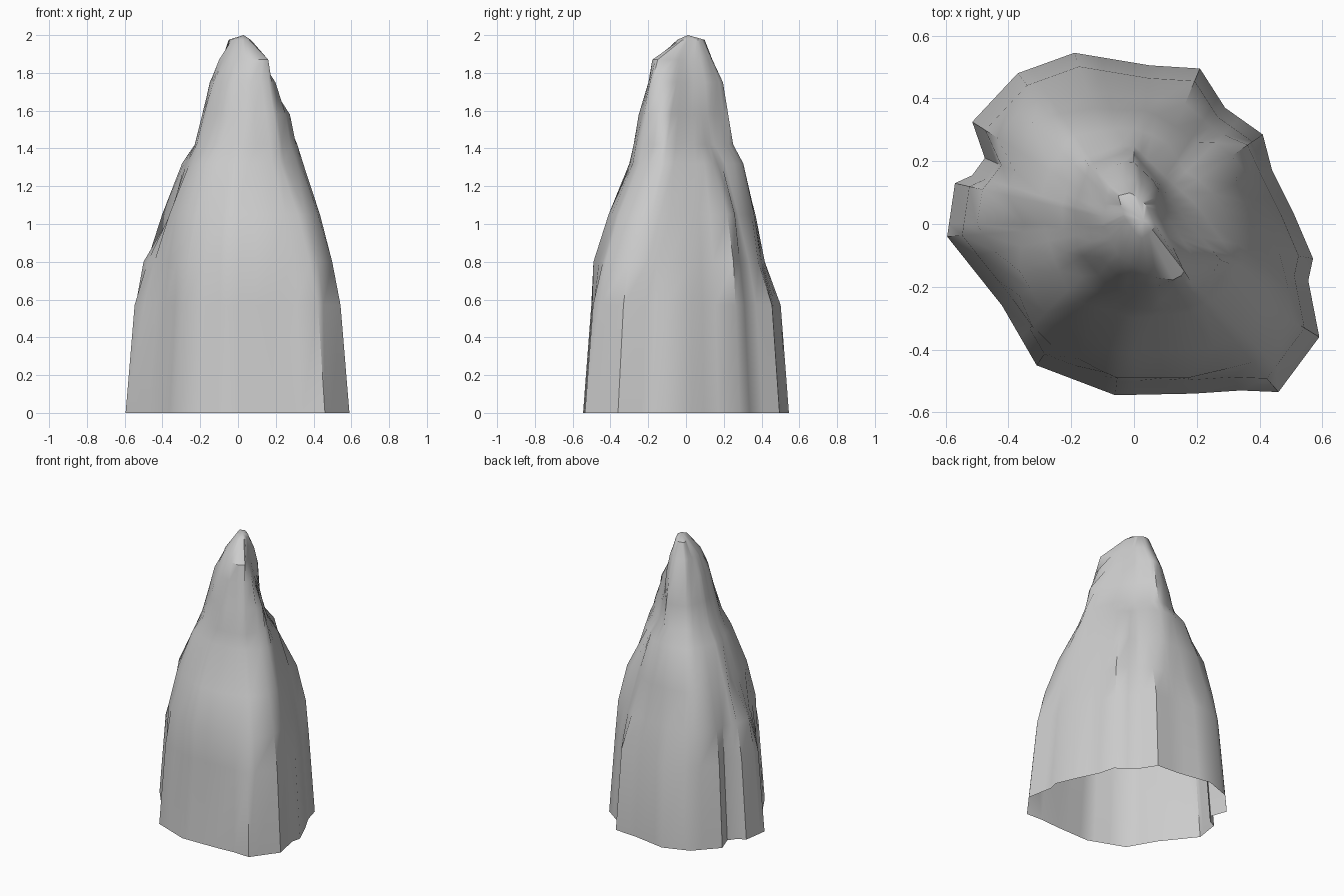
import bpy, bmesh, math
from mathutils import Vector

if "Cube" in bpy.data.objects:
    bpy.data.objects.remove(bpy.data.objects["Cube"])

# Base contour of the rock, counter-clockwise
BASE = [(.59, -.36), (.555, -.18), (.57, -.11), (.51, .03), (.44, .17), (.41, .285),
        (.29, .37), (.21, .495), (.05, .505), (-.19, .545), (-.37, .48), (-.515, .325),
        (-.475, .21), (-.515, .155), (-.57, .13), (-.595, -.04), (-.42, -.26),
        (-.31, -.45), (-.06, -.545), (.19, -.54), (.34, -.53), (.46, -.535)]

# Loft directions: corners of the base plus an even fan
fan = [i * math.tau / 32 for i in range(32)]
corners = [math.atan2(y, x) % math.tau for x, y in BASE]
ANGLES = sorted(corners + [a for a in fan if min(abs(a - c) for c in corners) > 0.06])


def hit(outline, c, a):
    """Point where the ray from c at angle a leaves the outline."""
    d = Vector((math.cos(a), math.sin(a)))
    best = 0
    for i, p in enumerate(outline):
        p, q = Vector(p) - c, Vector(outline[i - 1]) - c
        e = q - p
        den = d.x * e.y - d.y * e.x
        if abs(den) < 1e-9:
            continue
        t = (p.x * e.y - p.y * e.x) / den
        u = (p.x * d.y - p.y * d.x) / den
        if t > 0 and -1e-4 <= u <= 1.0001:
            best = max(best, t)
    return c + d * best


bm = bmesh.new()
last = None


def ring(z, outline, centre=(0, 0)):
    """Add a cross-section and bridge it to the one below."""
    global last
    c = Vector(centre)
    new = [bm.verts.new((*hit(outline, c, a), z)) for a in ANGLES]
    if last:
        for i in range(len(new)):
            bm.faces.new((last[i - 1], last[i], new[i], new[i - 1]))
    last = new


# Steep foot
ring(0, BASE)
ring(.57, [(x * .92, y * .92) for x, y in BASE])
# Shoulders with ledges
ring(.8, [(.49, -.2), (.44, 0), (.37, .15), (.36, .27), (.26, .29), (.18, .38), (.05, .40),
          (-.18, .42), (-.34, .39), (-.44, .27), (-.42, .19), (-.49, .1), (-.5, 0),
          (-.39, -.17), (-.31, -.36), (-.06, -.49), (.18, -.49), (.42, -.43), (.5, -.32)])
ring(1.05, [(.44, -.2), (.38, 0), (.32, .15), (.31, .27), (.22, .25), (.15, .3), (.05, .36),
            (-.18, .37), (-.33, .32), (-.4, .1), (-.41, .05), (-.35, 0), (-.37, -.14),
            (-.28, -.29), (-.05, -.41), (.2, -.41), (.4, -.34)])
ring(1.32, [(.35, -.1), (.24, .12), (.16, .17), (.1, .27), (-.02, .31), (-.2, .28),
            (-.28, .15), (-.3, .05), (-.26, -.1), (-.2, -.24), (0, -.3), (.2, -.28), (.31, -.2)])
ring(1.42, [(.32, -.11), (.2, .06), (.09, .16), (-.01, .26), (-.19, .2), (-.23, .05),
            (-.22, -.09), (-.13, -.22), (.03, -.28), (.21, -.26)])
# Peak
ring(1.58, [(.28, -.12), (.16, .02), (.08, .13), (-.01, .235), (-.14, .19), (-.19, .05),
            (-.18, -.08), (-.08, -.2), (.05, -.25), (.2, -.22)])
ring(1.75, [(.21, -.14), (.11, .02), (.07, .13), (-.01, .205), (-.1, .17), (-.15, .05),
            (-.13, -.08), (-.05, -.17), (.06, -.2), (.17, -.19)])
ring(1.87, [(.16, -.15), (.09, 0), (.06, .1), (0, .145), (-.08, .12), (-.1, 0),
            (-.05, -.1), (.06, -.17), (.14, -.18)], (.01, 0))
ring(1.975, [(.07, -.01), (.04, .06), (-.01, .1), (-.05, .09), (-.03, .02), (.02, -.05)], (.01, .03))
tip = bm.verts.new((.03, .01, 2))
for i in range(len(last)):
    bm.faces.new((last[i - 1], last[i], tip))

mesh = bpy.data.meshes.new("rock_spire")
bm.to_mesh(mesh)
bm.free()
rock = bpy.data.objects.new("rock_spire", mesh)
bpy.context.collection.objects.link(rock)
bpy.context.view_layer.objects.active = rock
rock.select_set(True)
bpy.ops.object.shade_smooth_by_angle(angle=math.radians(40))
